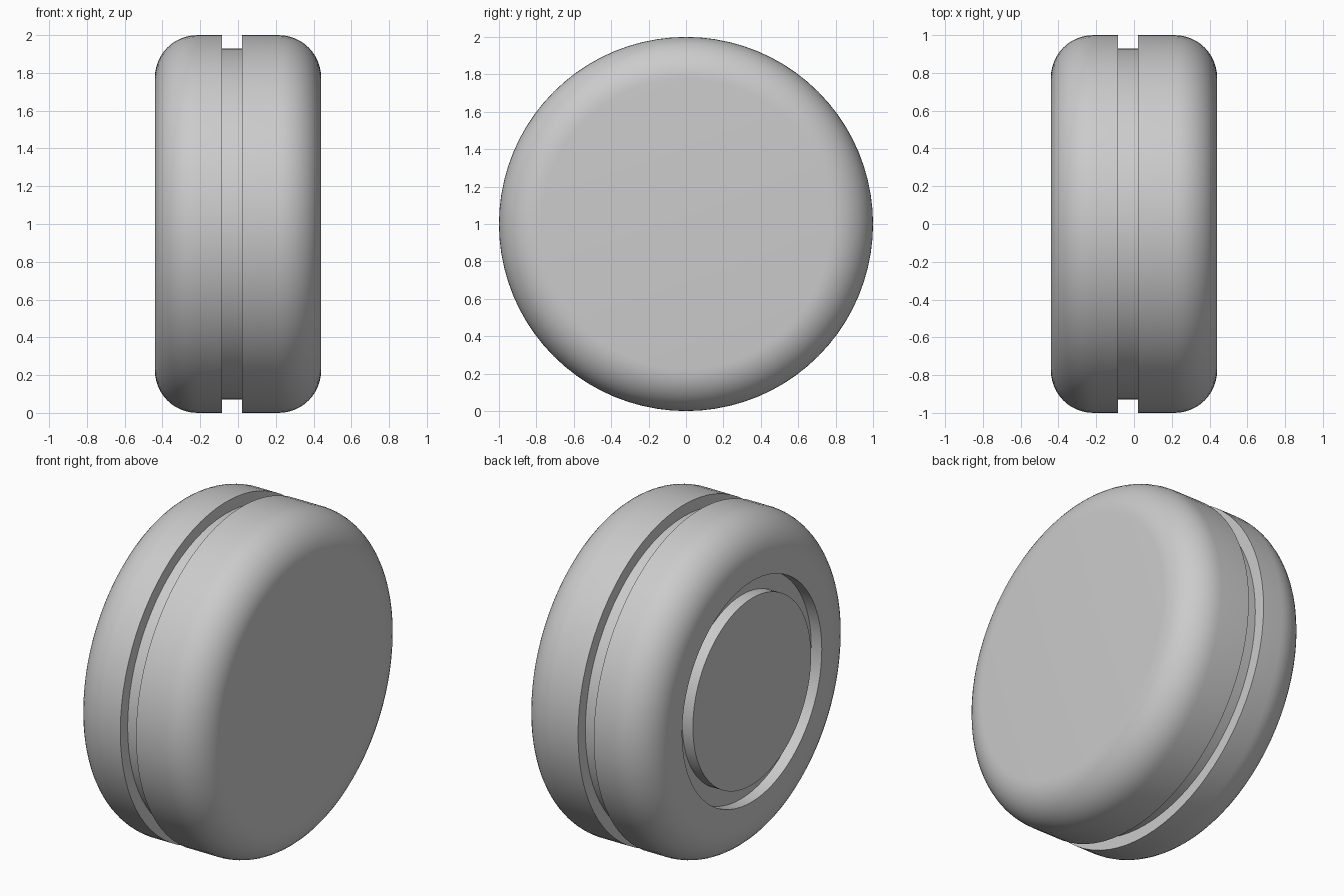
import bpy
import bmesh
from math import cos, sin, pi, radians
from mathutils import Vector

default_cube = bpy.data.objects.get("Cube")
if default_cube:
    bpy.data.objects.remove(default_cube, do_unlink=True)

HALF_WIDTH = 0.44
RADIUS = 1.0
FILLET = 0.225
SEGMENTS = 80

grey = bpy.data.materials.new("light grey")
grey.use_nodes = True
colour = (0.6, 0.6, 0.6, 1.0)
grey.diffuse_color = colour
grey.node_tree.nodes["Principled BSDF"].inputs["Base Color"].default_value = colour


def shoulder(side, steps=12):
    """Rounded corner from the flat side (-1 or 1) up to the tread, as (x, radius)."""
    angles = [i * pi / 2 / steps for i in range(steps + 1)]
    return [(side * (HALF_WIDTH - FILLET + FILLET * cos(a)),
             RADIUS - FILLET + FILLET * sin(a)) for a in angles]


def revolve(name, profile):
    """Turn an (x, radius) profile about the x axis, standing on the ground."""
    bm = bmesh.new()
    verts = [bm.verts.new((x, 0, RADIUS + r)) for x, r in profile]
    edges = [bm.edges.new(pair) for pair in zip(verts, verts[1:])]
    bmesh.ops.spin(bm, geom=verts + edges, cent=Vector((0, 0, RADIUS)),
                   axis=Vector((1, 0, 0)), angle=2 * pi, steps=SEGMENTS)
    bmesh.ops.remove_doubles(bm, verts=bm.verts, dist=0.0001)
    bmesh.ops.recalc_face_normals(bm, faces=bm.faces)
    mesh = bpy.data.meshes.new(name)
    bm.to_mesh(mesh)
    bm.free()
    mesh.materials.append(grey)
    obj = bpy.data.objects.new(name, mesh)
    bpy.context.collection.objects.link(obj)
    bpy.ops.object.select_all(action="DESELECT")
    obj.select_set(True)
    bpy.context.view_layer.objects.active = obj
    bpy.ops.object.shade_smooth_by_angle(angle=radians(30))
    return obj


# Hub side with its ring groove
ring_floor = -HALF_WIDTH + 0.07
hub_side = [(-HALF_WIDTH, 0), (-HALF_WIDTH, 0.563), (ring_floor, 0.563),
            (ring_floor, 0.665), (-HALF_WIDTH, 0.665)]

# Groove around the tread
tread_groove = [(-0.085, RADIUS), (-0.085, 0.93), (0.02, 0.93), (0.02, RADIUS)]

# Plain side closes the profile
plain_side = [(HALF_WIDTH, 0)]

revolve("grooved_wheel", hub_side + shoulder(-1) + tread_groove
        + shoulder(1)[::-1] + plain_side)
